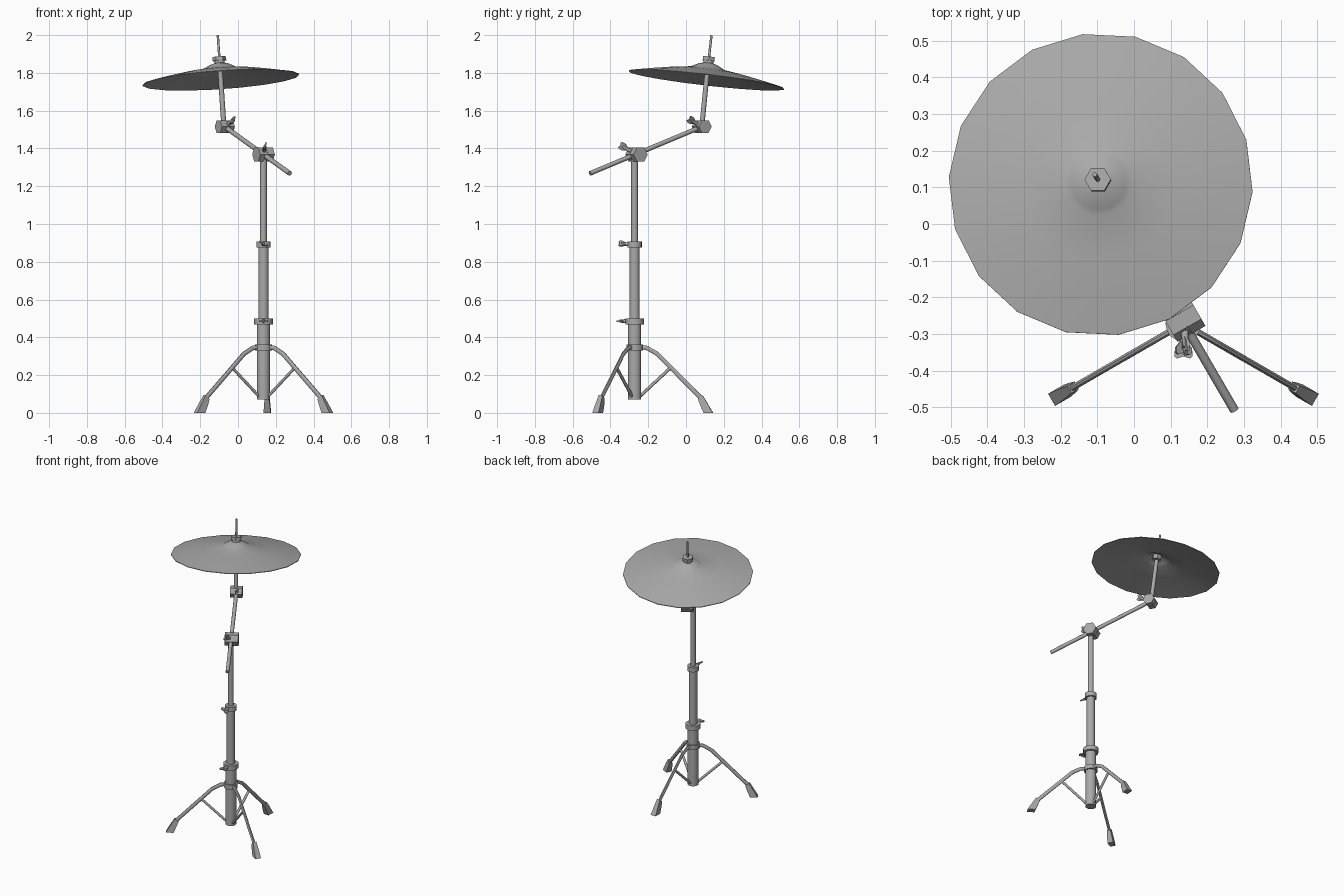
import bpy, bmesh, math
from mathutils import Vector, Matrix

if "Cube" in bpy.data.objects:
    bpy.data.objects.remove(bpy.data.objects["Cube"])

CX, CY = 0.135, -0.272                      # stand column axis
BOOM_A = Vector((0.274, -0.508, 1.268))     # free end of boom
BOOM_B = Vector((-0.07, 0.083, 1.515))      # upper tilter
JOINT = Vector((CX, -0.262, 1.368))         # lower tilter
AXIS = Vector((-0.068, 0.115, 1)).normalized()  # cymbal tilt

metal = bpy.data.materials.new("dark_metal")
metal.diffuse_color = (0.4, 0.4, 0.4, 1)
metal.use_nodes = True
metal.node_tree.nodes["Principled BSDF"].inputs["Base Color"].default_value = metal.diffuse_color


def finish(name, bm, angle=40):
    bmesh.ops.recalc_face_normals(bm, faces=bm.faces)
    me = bpy.data.meshes.new(name)
    bm.to_mesh(me)
    bm.free()
    me.materials.append(metal)
    ob = bpy.data.objects.new(name, me)
    bpy.context.collection.objects.link(ob)
    if angle:
        bpy.ops.object.select_all(action='DESELECT')
        ob.select_set(True)
        bpy.context.view_layer.objects.active = ob
        bpy.ops.object.shade_smooth_by_angle(angle=math.radians(angle))
    return ob


def frame(origin, direction):
    q = Vector(direction).to_track_quat('Z', 'Y')
    return Matrix.Translation(origin) @ q.to_matrix().to_4x4()


def lathe(name, profile, mat, sides=12, angle=40):
    """Revolve (radius, height) points about local z; radius 0 closes the end."""
    bm = bmesh.new()
    rings = []
    for r, z in profile:
        n = 1 if r == 0 else sides
        rings.append([bm.verts.new(mat @ Vector((r * math.cos(2 * math.pi * i / sides),
                      r * math.sin(2 * math.pi * i / sides), z))) for i in range(n)])
    for a, b in zip(rings, rings[1:]):
        for i in range(sides):
            j = (i + 1) % sides
            quad = [a[i % len(a)], a[j % len(a)], b[j % len(b)], b[i % len(b)]]
            bm.faces.new(list(dict.fromkeys(quad)))
    return finish(name, bm, angle)


def rod(name, a, b, r, sides=10, r2=None, angle=50):
    a, b = Vector(a), Vector(b)
    L = (b - a).length
    r2 = r2 or r
    return lathe(name, [(0, 0), (r, 0), (r2, L), (0, L)], frame(a, b - a), sides, angle)


def loft(name, sections, sides, spin, angle):
    """Skin sections given as (centre, half vector u, half vector v)."""
    bm = bmesh.new()
    rings = [[bm.verts.new(c + u * math.cos(t) + v * math.sin(t))
              for t in (spin + 2 * math.pi * k / sides for k in range(sides))]
             for c, u, v in sections]
    for p, q in zip(rings, rings[1:]):
        for k in range(sides):
            bm.faces.new((p[k], p[(k + 1) % sides], q[(k + 1) % sides], q[k]))
    bm.faces.new(rings[0])
    bm.faces.new(rings[-1])
    return finish(name, bm, angle)


def wing_bolt(name, start, direction, wing_dir, length=0.055, width=0.025):
    """Threaded stem with a flat two-eared grip at the end."""
    d = Vector(direction).normalized()
    w = Vector(wing_dir)
    w = (w - d * w.dot(d)).normalized()
    n = d.cross(w)
    start = Vector(start)
    rod(name + "_stem", start, start + d * length * 0.75, 0.011, 8, 0.008)
    outline = [(-0.4, 0.35), (0.4, 0.35), (1, 0.65), (1, 0.9), (0.7, 1.0), (0, 0.9),
               (-0.7, 1.0), (-1, 0.9), (-1, 0.65)]
    bm = bmesh.new()
    f = bm.faces.new([bm.verts.new(start + w * u * width + d * v * length - n * 0.004)
                      for u, v in outline])
    ext = bmesh.ops.extrude_face_region(bm, geom=[f])
    bmesh.ops.translate(bm, vec=n * 0.008,
                        verts=[v for v in ext['geom'] if isinstance(v, bmesh.types.BMVert)])
    finish(name + "_wings", bm, 0)


# Telescoping column and its collars
for name, r, z0, z1 in [("lower_tube", 0.035, 0.07, 0.475), ("middle_tube", 0.027, 0.46, 0.885),
                        ("upper_tube", 0.018, 0.87, 1.36), ("leg_collar", 0.044, 0.33, 0.362),
                        ("lower_collar", 0.049, 0.468, 0.5), ("middle_collar", 0.038, 0.875, 0.907)]:
    rod(name, (CX, CY, z0), (CX, CY, z1), r, 16)
wing_bolt("lower_wing_bolt", (CX, CY - 0.04, 0.486), (0, -1, 0), (1, 0, 0))
wing_bolt("middle_wing_bolt", (CX, CY - 0.03, 0.892), (0, -1, 0.1), (1, 0, -0.6))

# Tripod: bent flattened leg, brace and flared rubber foot
for i, deg in enumerate((-150, -30, 87)):
    a = math.radians(deg)
    out, side = Vector((math.cos(a), math.sin(a), 0)), Vector((-math.sin(a), math.cos(a), 0))
    up = Vector((0, 0, 1))

    def at(r, z):
        return Vector((CX, CY, z)) + out * r

    leg = []
    for r, z, slope in [(0.03, 0.348, 0), (0.065, 0.344, 15), (0.12, 0.312, 38), (0.362, 0.068, 45)]:
        s = math.radians(slope)
        leg.append((at(r, z), (out * math.sin(s) + up * math.cos(s)) * 0.0125, side * 0.009))
    loft(f"leg_{i}", leg, 8, math.pi / 8, 50)
    rod(f"leg_brace_{i}", at(0.025, 0.085), at(0.192, 0.24), 0.0085, 8)
    foot = [(at(r, z), out * hr + up * rise, side * ht) for r, z, hr, rise, ht in
            [(0.348, 0.084, 0.017, 0.014, 0.016), (0.366, 0.048, 0.026, 0.008, 0.022),
             (0.391, 0, 0.035, 0, 0.027)]]
    loft(f"foot_{i}", foot, 4, math.pi / 4, 30)

# Boom arm with two hexagonal tilters
across = Vector((0.866, 0.5, 0))
rod("boom_arm", BOOM_A, BOOM_B, 0.0125, 12)
for name, c, r in [("lower_tilter", JOINT, 0.044), ("upper_tilter", BOOM_B, 0.039)]:
    h = r * 1.0
    lathe(name, [(0, -h), (r * 0.98, -h), (r * 0.98, -0.002), (r * 0.93, -0.002), (r * 0.93, 0.002),
                 (r, 0.002), (r, h), (0, h)], frame(c, across), 6, 0)
wing_bolt("lower_tilter_bolt", JOINT + Vector((0.002, -0.025, 0.015)), (0.1, -0.9, 0.5), (0.3, 0.3, 1), 0.075, 0.02)
wing_bolt("upper_tilter_bolt", BOOM_B + Vector((0.015, -0.02, 0.012)), (0.5, -0.65, 0.4), (0.5, 0.2, 1), 0.07, 0.02)

# Cymbal rod, thick below and thin above
base = Vector((-0.091, 0.108, 1.765))       # centre of the cymbal rim plane
rod("cymbal_rod", Vector((-0.075, 0.084, 1.52)), base + AXIS * 0.05, 0.0135, 10)
rod("threaded_tip", base + AXIS * 0.04, base + AXIS * 0.236, 0.0065, 8)


def facing(deg):
    """Cymbal frame spun so its first corner points to a given top-view angle."""
    m = frame(base, AXIS)
    x = m.to_3x3() @ Vector((1, 0, 0))
    return m @ Matrix.Rotation(math.radians(deg) - math.atan2(x.y, x.x), 4, 'Z')


# Cymbal: thin shell with shallow bow and raised bell
top = [(0.416, 0), (0.33, 0.018), (0.21, 0.041), (0.092, 0.059), (0.075, 0.068), (0.05, 0.081), (0.025, 0.088)]
under = [(r, z - 0.004) for r, z in reversed(top)]
lathe("cymbal", top + under + top[:1], facing(97), 18, 60)

# Felt, hex nut and support cup
rod("top_felt", base + AXIS * 0.08, base + AXIS * 0.102, 0.027, 12)
for name, a, b, r in [("hex_nut", 0.1, 0.121, 0.036), ("support_cup", 0.055, 0.08, 0.03)]:
    lathe(name, [(0, a), (r, a), (r, b), (0, b)], facing(0), 6, 0)
